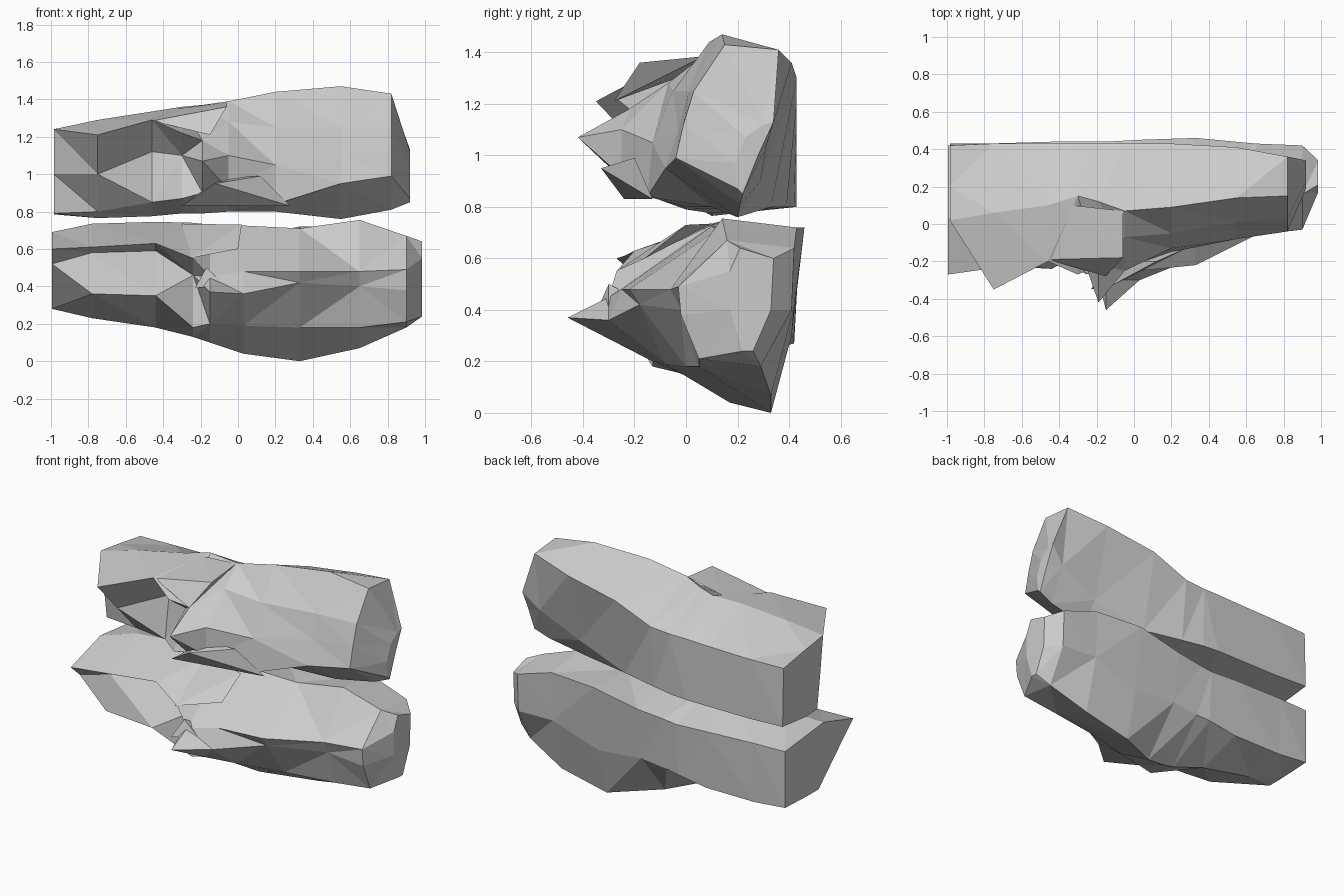
import bpy, bmesh


def finish(name, bm):
    bmesh.ops.triangulate(bm, faces=bm.faces[:])
    bmesh.ops.recalc_face_normals(bm, faces=bm.faces[:])
    me = bpy.data.meshes.new(name)
    bm.to_mesh(me)
    bm.free()
    bpy.context.collection.objects.link(bpy.data.objects.new(name, me))


def rock(name, sections, back):
    """Loft rough cross-sections along x.
    Section: x, then (y, z) of back top, bottom, front low,
    front middle, front lip, top ridge. back: (y, z) of each back bottom."""
    bm = bmesh.new()
    rings = []
    for (x, *p), b in zip(sections, back):
        rings.append([bm.verts.new((x, y, z)) for y, z in [p[0], b] + p[1:]])
    for a, b in zip(rings, rings[1:]):
        n = len(a)
        for i in range(n):
            j = (i + 1) % n
            bm.faces.new((a[i], a[j], b[j], b[i]))
    bm.faces.new(rings[0])
    bm.faces.new(rings[-1])
    finish(name, bm)


def shard(name, pts):
    """Small convex chip sticking out of a rock."""
    bm = bmesh.new()
    for p in pts:
        bm.verts.new(p)
    res = bmesh.ops.convex_hull(bm, input=bm.verts[:])
    inner = [g for g in res["geom_interior"] if isinstance(g, bmesh.types.BMVert)]
    bmesh.ops.delete(bm, geom=inner, context='VERTS')
    finish(name, bm)


# Upper slab; its right half tapers inward at the lower back
rock("upper_rock", [
    (-.985, (.42, 1.18), (.2, .785), (.08, .79), (.05, 1.0), (.02, 1.24), (.2, 1.215)),
    (-.75, (.43, 1.18), (.1, .765), (.04, .8), (-.15, 1.0), (-.35, 1.21), (.06, 1.29)),
    (-.46, (.43, 1.185), (.1, .775), (-.08, .85), (-.04, 1.12), (-.2, 1.29), (.1, 1.335)),
    (-.3, (.43, 1.19), (.0, .79), (-.22, .87), (-.1, 1.1), (-.27, 1.22), (.15, 1.36)),
    (-.19, (.43, 1.19), (.0, .79), (-.24, .9), (-.42, 1.07), (-.22, 1.18), (.12, 1.37)),
    (-.05, (.43, 1.2), (.0, .80), (-.25, .92), (-.25, 1.1), (-.07, 1.28), (.07, 1.39)),
    (.2, (.43, 1.3), (.1, .80), (-.15, .84), (-.13, 1.05), (-.05, 1.25), (.09, 1.44)),
    (.55, (.41, 1.36), (.2, .76), (-.08, .95), (-.03, 1.1), (.01, 1.25), (.14, 1.47)),
    (.82, (.36, 1.41), (.21, .81), (-.04, .99), (-.01, 1.12), (.03, 1.25), (.15, 1.43)),
    (.92, (.34, 1.13), (.22, .85), (.2, .87), (.19, .97), (.23, 1.07), (.3, 1.12)),
], [(.43, .81), (.43, .80), (.43, .80), (.43, .80), (.42, .80), (.39, .80),
    (.33, .80), (.29, .9), (.31, 1.03), (.28, 1.0)])

# Lower slab
rock("lower_rock", [
    (-.995, (.42, .65), (.2, .28), (.08, .28), (-.18, .52), (-.27, .6), (.03, .69)),
    (-.78, (.43, .65), (.15, .23), (-.22, .36), (-.18, .58), (-.24, .61), (.1, .735)),
    (-.44, (.44, .64), (.12, .18), (-.24, .35), (-.08, .59), (-.2, .63), (.14, .745)),
    (-.24, (.44, .63), (.08, .13), (-.13, .18), (-.12, .46), (-.27, .55), (.14, .74)),
    (-.15, (.44, .64), (.1, .1), (-.13, .2), (-.46, .37), (-.3, .45), (.1, .73)),
    (.03, (.45, .66), (.17, .04), (-.08, .19), (-.3, .36), (-.25, .48), (.1, .725)),
    (.33, (.46, .72), (.33, 0), (.0, .18), (-.18, .42), (-.22, .48), (.12, .71)),
    (.65, (.43, .72), (.33, .07), (.05, .18), (-.02, .4), (-.06, .48), (.14, .755)),
    (.9, (.42, .64), (.29, .18), (.05, .21), (-.02, .38), (-.03, .49), (.16, .67)),
    (.985, (.34, .6), (.26, .24), (.22, .24), (.17, .4), (.17, .55), (.21, .64)),
], [(.42, .29), (.42, .27), (.42, .27), (.42, .30), (.41, .31), (.41, .33),
    (.41, .3), (.42, .41), (.41, .40), (.33, .4)])

# Broken lips and chips along the front crack
shard("upper_lip", [(-.33, .1, 1.35), (-.06, -.18, 1.36), (-.06, .07, 1.385),
                    (-.15, -.28, 1.21), (-.46, -.19, 1.285)])
shard("upper_chip", [(-.12, -.33, .95), (.12, -.2, .99), (.28, -.13, .83),
                     (-.1, -.2, .98), (-.3, -.24, .83)])
shard("lower_lip", [(-.26, -.27, .55), (.0, -.16, .6), (.02, .0, .73),
                    (-.3, .1, .735)])
shard("lower_chip", [(-.17, -.3, .5), (-.07, -.3, .41), (-.23, -.35, .39),
                     (-.1, -.1, .4)])
